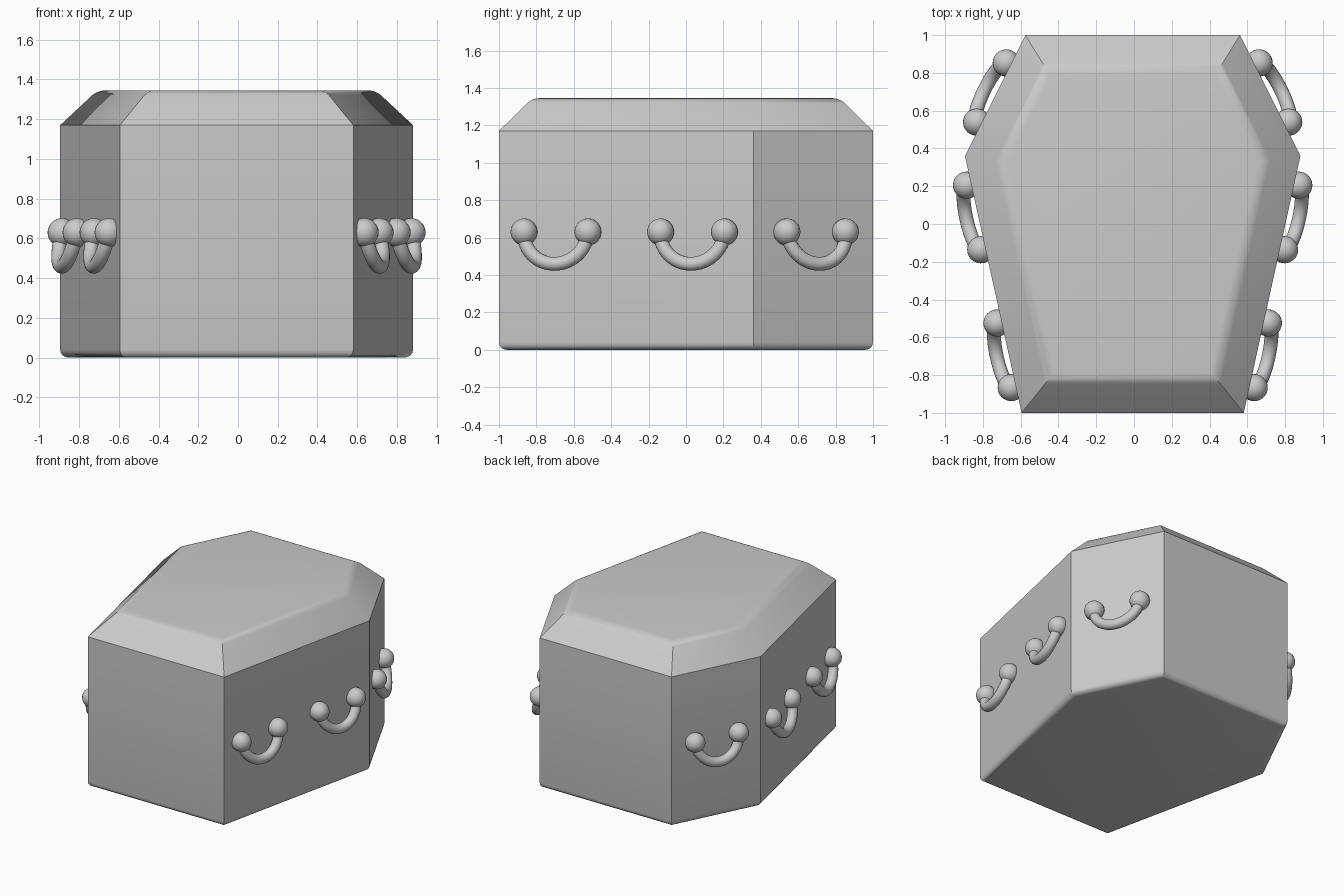
import bpy, bmesh, math
from mathutils import Matrix, Vector

if "Cube" in bpy.data.objects:
    bpy.data.objects.remove(bpy.data.objects["Cube"])

CX = -0.007
# Right half of the coffin outline, front to back
HALF = [(0.588, -1.0), (0.888, 0.36), (0.568, 1.0)]
OUTLINE = HALF + [(-x, y) for x, y in reversed(HALF)]


def finish(bm, name):
    bmesh.ops.recalc_face_normals(bm, faces=bm.faces)
    me = bpy.data.meshes.new(name)
    bm.to_mesh(me)
    bm.free()
    ob = bpy.data.objects.new(name, me)
    bpy.context.collection.objects.link(ob)
    bpy.ops.object.select_all(action='DESELECT')
    ob.select_set(True)
    bpy.context.view_layer.objects.active = ob
    bpy.ops.object.shade_smooth_by_angle(angle=math.radians(30))
    return ob


def prism(z0, z1, inset=0.0):
    """Coffin-shaped solid; returns the bmesh and its top face."""
    bm = bmesh.new()
    face = bm.faces.new([bm.verts.new((x + CX, y, z0)) for x, y in OUTLINE])
    bm.normal_update()
    if inset:
        bmesh.ops.inset_region(bm, faces=[face], thickness=inset, use_even_offset=True)
        bmesh.ops.delete(bm, geom=[f for f in bm.faces if f is not face], context='FACES')
    top = bmesh.ops.extrude_face_region(bm, geom=[face], use_keep_orig=True)['geom']
    bmesh.ops.translate(bm, verts=[v for v in top if isinstance(v, bmesh.types.BMVert)],
                        vec=(0, 0, z1 - z0))
    bmesh.ops.recalc_face_normals(bm, faces=bm.faces)
    return bm, max(bm.faces, key=lambda f: f.calc_center_median().z)


def round_level(bm, z, width):
    edges = [e for e in bm.edges if all(abs(v.co.z - z) < 1e-4 for v in e.verts)]
    bmesh.ops.bevel(bm, geom=edges, offset=width, segments=4, profile=0.5, affect='EDGES')


# Body with rounded bottom edge
bm, _ = prism(0, 1.05)
round_level(bm, 0, 0.04)
finish(bm, "coffin_body")

# Recessed lip seen in the gap under the lid
bm, _ = prism(1.0, 1.1, 0.1)
finish(bm, "lid_lip")

# Lid: upright rim, sloped sides, softened top edge
bm, top = prism(1.06, 1.17)
bmesh.ops.inset_region(bm, faces=[top], thickness=0.178, use_even_offset=True)
bmesh.ops.translate(bm, verts=top.verts, vec=(0, 0, 0.175))
round_level(bm, 1.345, 0.035)
finish(bm, "coffin_lid")


# Handles: half-ring hanging between two balls
def handle(name, x, y, angle):
    R, r, ball = 0.175, 0.037, 0.072
    bm = bmesh.new()
    ring = bmesh.ops.create_circle(bm, segments=16, radius=r, matrix=Matrix.Translation((R, 0, 0)))
    edges = list({e for v in ring['verts'] for e in v.link_edges})
    bmesh.ops.spin(bm, geom=edges, cent=(0, 0, 0), axis=(0, 1, 0), angle=math.pi, steps=24)
    for s in (-1, 1):
        bmesh.ops.create_uvsphere(bm, u_segments=24, v_segments=14, radius=ball,
                                  matrix=Matrix.Translation((s * R, 0, 0)))
    m = (Matrix.Translation((x, y, 0.63)) @ Matrix.Rotation(angle - math.pi / 2, 4, 'Z')
         @ Matrix.Rotation(math.radians(13), 4, 'X'))
    bmesh.ops.transform(bm, matrix=m, verts=bm.verts)
    finish(bm, name)


for i, (y, k) in enumerate([(-0.69, 0), (0.04, 0), (0.685, 1)]):
    a, b = Vector(HALF[k]), Vector(HALF[k + 1])
    d = (b - a).normalized()
    n = Vector((d.y, -d.x))
    p = a + (b - a) * ((y - a.y) / (b.y - a.y)) + n * 0.025
    for s, side in ((1, "right"), (-1, "left")):
        handle(f"handle_{side}_{i + 1}", s * p.x + CX, p.y, math.atan2(n.y, s * n.x))
